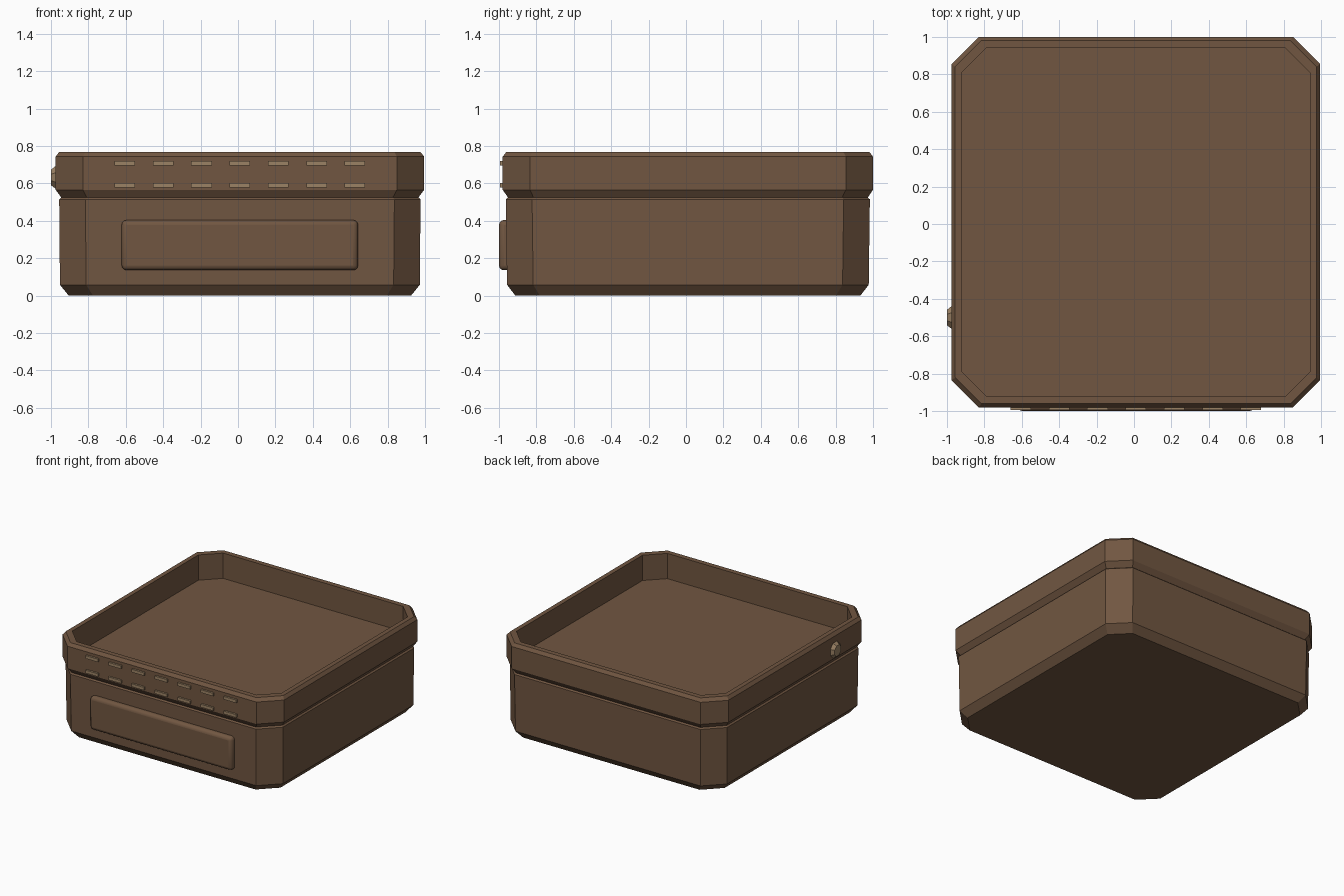
import bpy, bmesh, math
from mathutils import Matrix

cube = bpy.data.objects.get("Cube")
if cube:
    bpy.data.objects.remove(cube, do_unlink=True)

CX, CY = 0.01, 0.01   # centre of the tray; the fittings stick out on two sides


def material(name, rgb):
    m = bpy.data.materials.new(name)
    m.use_nodes = True
    m.diffuse_color = (*rgb, 1)
    bsdf = m.node_tree.nodes["Principled BSDF"]
    bsdf.inputs["Base Color"].default_value = (*rgb, 1)
    bsdf.inputs["Roughness"].default_value = 0.8
    return m


BROWN = material("brown", (0.165, 0.094, 0.053))
TAN = material("tan", (0.33, 0.225, 0.13))


def finish(bm, name, mat):
    bmesh.ops.recalc_face_normals(bm, faces=bm.faces)
    mesh = bpy.data.meshes.new(name)
    bm.to_mesh(mesh)
    bm.free()
    mesh.materials.append(mat)
    ob = bpy.data.objects.new(name, mesh)
    bpy.context.collection.objects.link(ob)
    return ob


def octagon(bm, hx, hy, cut, z):
    """Rectangle with cut corners, as a loop of vertices."""
    pts = []
    for sx, sy in ((1, 1), (-1, 1), (-1, -1), (1, -1)):
        a = (sx * hx, sy * (hy - cut))
        b = (sx * (hx - cut), sy * hy)
        pts += [a, b] if sx * sy > 0 else [b, a]
    return [bm.verts.new((CX + x, CY + y, z)) for x, y in pts]


def stacked(name, rings, mat):
    """Skin a stack of cut-corner loops and cap both ends."""
    bm = bmesh.new()
    loops = [octagon(bm, *r) for r in rings]
    for lo, hi in zip(loops, loops[1:]):
        for i in range(8):
            j = (i + 1) % 8
            bm.faces.new((lo[i], lo[j], hi[j], hi[i]))
    bm.faces.new(loops[0][::-1])
    bm.faces.new(loops[-1])
    return finish(bm, name, mat)


def box(name, centre, size, mat):
    bm = bmesh.new()
    bmesh.ops.create_cube(bm, size=1, matrix=Matrix.Translation(centre) @ Matrix.Diagonal((*size, 1)))
    return finish(bm, name, mat)


# Lower body: chamfered foot, slightly flaring wall, small bevel at the seam
stacked("lower_body", [
    (0.915, 0.922, 0.13, 0.0),
    (0.962, 0.967, 0.14, 0.058),
    (0.966, 0.973, 0.14, 0.515),
    (0.955, 0.962, 0.137, 0.525),
], BROWN)

# Upper tray: sloped underside, outer wall, rim, inner wall and sunken floor
stacked("upper_tray", [
    (0.955, 0.962, 0.137, 0.525),
    (0.985, 0.99, 0.145, 0.566),
    (0.985, 0.99, 0.145, 0.743),
    (0.966, 0.971, 0.14, 0.768),
    (0.93, 0.93, 0.13, 0.768),
    (0.93, 0.93, 0.13, 0.565),
], BROWN)

# Raised front panel with rounded edges
panel = box("front_panel", (CX, -0.965, 0.27), (1.264, 0.07, 0.268), BROWN)
bev = panel.modifiers.new("rounded_edges", "BEVEL")
bev.width = 0.026
bev.segments = 3
bpy.ops.object.select_all(action="DESELECT")
panel.select_set(True)
bpy.context.view_layer.objects.active = panel
bpy.ops.object.shade_smooth_by_angle(angle=math.radians(40))

# Two rows of small front bars
for row, z in (("upper", 0.707), ("lower", 0.59)):
    for i in range(7):
        box(f"{row}_bar_{i + 1}", (CX + (i - 3) * 0.205, -0.984, z),
            (0.11, 0.022, 0.024), TAN)

# Tapered knob on the side
bm = bmesh.new()
bmesh.ops.create_cone(bm, cap_ends=True, segments=8, radius1=0.07, radius2=0.045, depth=0.03,
                      matrix=Matrix.Translation((-0.985, -0.5, 0.632))
                      @ Matrix.Rotation(-math.pi / 2, 4, "Y")
                      @ Matrix.Rotation(math.pi / 8, 4, "Z"))
finish(bm, "side_knob", TAN)
